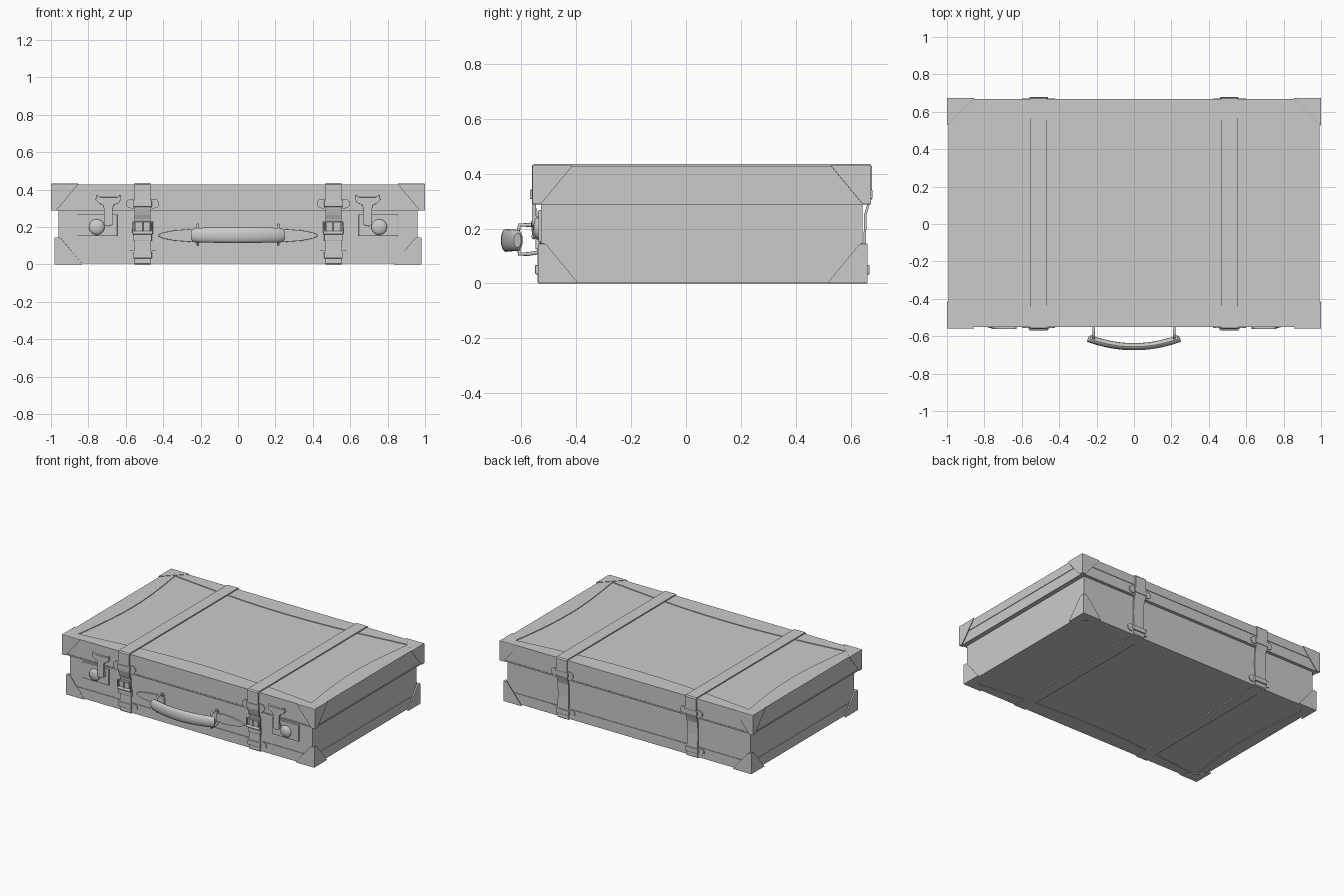
import bpy, bmesh, math
from mathutils import Vector

if "Cube" in bpy.data.objects:
    bpy.data.objects.remove(bpy.data.objects["Cube"])


def finish(name, bm, bevel=0.0, smooth=False):
    bmesh.ops.recalc_face_normals(bm, faces=bm.faces)
    me = bpy.data.meshes.new(name)
    bm.to_mesh(me)
    bm.free()
    ob = bpy.data.objects.new(name, me)
    bpy.context.collection.objects.link(ob)
    if bevel:
        m = ob.modifiers.new("bevel", "BEVEL")
        m.width, m.segments = bevel, 2
    if smooth:
        bpy.ops.object.select_all(action='DESELECT')
        ob.select_set(True)
        bpy.context.view_layer.objects.active = ob
        bpy.ops.object.shade_smooth_by_angle(angle=math.radians(40))
    return ob


def box(name, x, y, z, bevel=0.0):
    bm = bmesh.new()
    bmesh.ops.create_cube(bm, size=1)
    for v in bm.verts:
        v.co = [(r[0] + r[1]) / 2 + c * (r[1] - r[0]) for r, c in zip((x, y, z), v.co)]
    return finish(name, bm, bevel)


def plate(name, pts, y0, y1, bevel=0.0):
    """Outline in x-z, extruded along y."""
    bm = bmesh.new()
    f = bm.faces.new([bm.verts.new((x, y0, z)) for x, z in pts])
    g = bmesh.ops.extrude_face_region(bm, geom=[f])["geom"]
    for v in g:
        if isinstance(v, bmesh.types.BMVert):
            v.co.y = y1
    return finish(name, bm, bevel)


def skin(name, loops, cap=True, wrap=False, smooth=False):
    """Join closed loops of equal point count."""
    bm = bmesh.new()
    vs = [[bm.verts.new(p) for p in l] for l in loops]
    n = len(vs[0])
    pairs = list(zip(vs, vs[1:])) + ([(vs[-1], vs[0])] if wrap else [])
    for a, b in pairs:
        for i in range(n):
            bm.faces.new((a[i], a[(i + 1) % n], b[(i + 1) % n], b[i]))
    if cap and not wrap:
        bm.faces.new(vs[0])
        bm.faces.new(vs[-1])
    return finish(name, bm, 0, smooth)


def rod(name, pts, r, sides=8):
    """Round wire through points."""
    cu = bpy.data.curves.new(name, 'CURVE')
    cu.dimensions, cu.bevel_depth, cu.bevel_resolution, cu.use_fill_caps = '3D', r, 2, True
    sp = cu.splines.new('POLY')
    sp.points.add(len(pts) - 1)
    for p, c in zip(sp.points, pts):
        p.co = (*c, 1)
    ob = bpy.data.objects.new(name, cu)
    bpy.context.collection.objects.link(ob)
    return ob


def ring(hx, y0, y1, z, bow=0.0, n=10):
    """Rectangle with sides bowed inward."""
    c = [(-hx, y0), (hx, y0), (hx, y1), (-hx, y1)]
    inward = [(0, 1.4), (-1, 0), (0, -1.4), (1, 0)]
    pts = []
    for k in range(4):
        a, b, d = c[k], c[(k + 1) % 4], inward[k]
        for i in range(n):
            t = i / n
            s = bow * math.sin(math.pi * t)
            pts.append((a[0] + (b[0] - a[0]) * t + d[0] * s, a[1] + (b[1] - a[1]) * t + d[1] * s, z))
    return pts


def trim(name, hx, y0, y1, z_edge, z_face, z_in, t=0.012):
    """Leather edging that wraps a face rim and ends in a bowed line."""
    skin(name, [ring(hx - t, y0 + t, y1 - t, z_edge), ring(hx, y0, y1, z_edge), ring(hx, y0, y1, z_face),
                ring(0.92, -0.485, 0.605, z_face, 0.05), ring(0.92, -0.485, 0.605, z_in, 0.05)], wrap=True)


# Case shells and edging
box("body", (-0.959, 0.959), (-0.528, 0.644), (0.008, 0.30))
box("lid", (-0.988, 0.988), (-0.546, 0.663), (0.29, 0.423))
trim("lid_edging", 0.992, -0.55, 0.667, 0.365, 0.428, 0.412)
trim("body_edging", 0.963, -0.532, 0.648, 0.075, 0.004, 0.016)
skin("lid_rim", [ring(0.991, -0.549, 0.666, 0.288), ring(0.991, -0.549, 0.666, 0.297)])


# Corner protectors
def corner(name, sx, x, y, sy, z_big, z_small):
    bm = bmesh.new()
    for z, leg in ((z_big, 0.15), (z_small, 0.03)):
        for dx, dy in ((0, 0), (leg, 0), (0, leg)):
            bm.verts.new((sx * (x - dx), y - sy * dy, z))
    bmesh.ops.convex_hull(bm, input=bm.verts)
    finish(name, bm, 0.003)


for sx in (-1, 1):
    for sy, yl, yb, tag in ((-1, -0.56, -0.54, "front"), (1, 0.674, 0.662, "back")):
        corner("lid_corner_" + tag, sx, 1.0, yl, sy, 0.432, 0.288)
        corner("body_corner_" + tag, sx, 0.98, yb, sy, 0.0, 0.145)

# Straps around the case, with keepers
path = [(-0.562, 0.428), (-0.562, 0.30), (-0.552, 0.265), (-0.541, 0.24), (-0.542, 0.006), (-0.536, 0.0),
        (0.654, 0.0), (0.661, 0.006), (0.656, 0.16), (0.658, 0.25), (0.668, 0.285), (0.677, 0.31),
        (0.677, 0.428), (0.67, 0.436), (-0.555, 0.436)]


def inset(pts, d):
    out = []
    n = len(pts)
    for i in range(n):
        a, b, c = (Vector(pts[(i + k) % n]) for k in (-1, 0, 1))
        t = ((b - a).normalized() + (c - b).normalized()).normalized()
        out.append(tuple(b + Vector((-t.y, t.x)) * d))
    return out


inner = inset(path, 0.009)
for s in (-1, 1):
    cx = s * 0.51
    x0, x1 = cx - 0.043, cx + 0.043
    skin("strap", [[(x0, *p) for p in path], [(x1, *p) for p in path],
                   [(x1, *p) for p in inner], [(x0, *p) for p in inner]], wrap=True)
    keepers = ((0.325, -0.548, -0.556, -0.569), (0.05, -0.529, -0.538, -0.55),
               (0.325, 0.665, 0.671, 0.680), (0.05, 0.646, 0.654, 0.669))
    for z, wall, tab, top in keepers:
        for e in (-1, 1):
            pts = [(0.04, 0.017), (0.052, 0.026), (0.074, 0.023), (0.088, 0.01),
                   (0.088, -0.01), (0.074, -0.023), (0.052, -0.026), (0.04, -0.017)]
            plate("keeper_tab", [(cx + e * u, z + w) for u, w in pts], wall, tab)
        box("keeper_band", (cx - 0.05, cx + 0.05), (min(wall, top), max(wall, top)), (z - 0.017, z + 0.017), 0.004)

    # Buckle with strap end
    f = [(cx - 0.05, -0.553, 0.168), (cx - 0.05, -0.558, 0.225), (cx + 0.05, -0.558, 0.225),
         (cx + 0.05, -0.553, 0.168)]
    rod("buckle_frame", f + f[:1], 0.006)
    rod("buckle_roller", [(cx - 0.052, -0.554, 0.17), (cx + 0.052, -0.554, 0.17)], 0.01)
    rod("buckle_prong", [(cx, -0.556, 0.17), (cx, -0.562, 0.225)], 0.004)
    box("buckle_strap_end", (cx - 0.038, cx + 0.038), (-0.555, -0.54), (0.175, 0.232), 0.004)
    box("buckle_base", (cx - 0.05, cx + 0.05), (-0.549, -0.53), (0.125, 0.172), 0.004)

    # Lock plate, hasp and knob
    box("lock_plate", (s * 0.75 - 0.105, s * 0.75 + 0.105), (-0.538, -0.525), (0.152, 0.268), 0.003)
    plate("hasp", [(s * u, w) for u, w in (
        (0.63, 0.372), (0.645, 0.36), (0.735, 0.36), (0.755, 0.372), (0.762, 0.345), (0.745, 0.328),
        (0.722, 0.318), (0.716, 0.295), (0.716, 0.212), (0.70, 0.204), (0.67, 0.212),
        (0.67, 0.295), (0.664, 0.318), (0.64, 0.328), (0.627, 0.345))], -0.562, -0.546, 0.002)
    box("hasp_foot", (s * 0.693 - 0.022, s * 0.693 + 0.022), (-0.55, -0.53), (0.21, 0.245))
    bm = bmesh.new()
    bmesh.ops.create_uvsphere(bm, u_segments=20, v_segments=10, radius=0.042)
    for v in bm.verts:
        v.co = (s * 0.755 + v.co.x, -0.538 + v.co.y * 0.45, 0.20 + v.co.z)
    finish("lock_knob", bm, 0, True)

    # Handle mounts: leaf plate and wire link
    leaf = [(0.205, 0.025), (0.26, 0.034), (0.34, 0.028), (0.40, 0.016), (0.425, 0.004)]
    plate("handle_mount", [(s * u, 0.155 + w) for u, w in leaf] +
          [(s * u, 0.155 - w) for u, w in reversed(leaf)], -0.541, -0.526, 0.003)
    rod("handle_link", [(s * 0.215, y, z) for y, z in (
        (-0.526, 0.19), (-0.545, 0.21), (-0.575, 0.213), (-0.607, 0.213), (-0.615, 0.16),
        (-0.607, 0.107), (-0.575, 0.107), (-0.545, 0.112), (-0.526, 0.13))], 0.007)

# Curved handle grip
loops = []
N = 16
for i in range(-1, N + 2):
    t = min(max(i, 0), N) / N * 2 - 1
    k = 0.7 if i in (-1, N + 1) else 1.0
    x = 0.235 * t + (0.012 * t if k < 1 else 0)
    y = -0.656 + 0.042 * t * t
    rz, ry = k * (0.042 - 0.004 * t * t), k * 0.019
    nx = -0.36 * t
    loops.append([(x + nx * ry * math.cos(a), y + ry * math.cos(a), 0.157 + rz * math.sin(a))
                  for a in (j * math.tau / 16 for j in range(16))])
skin("handle_grip", loops, smooth=True)
